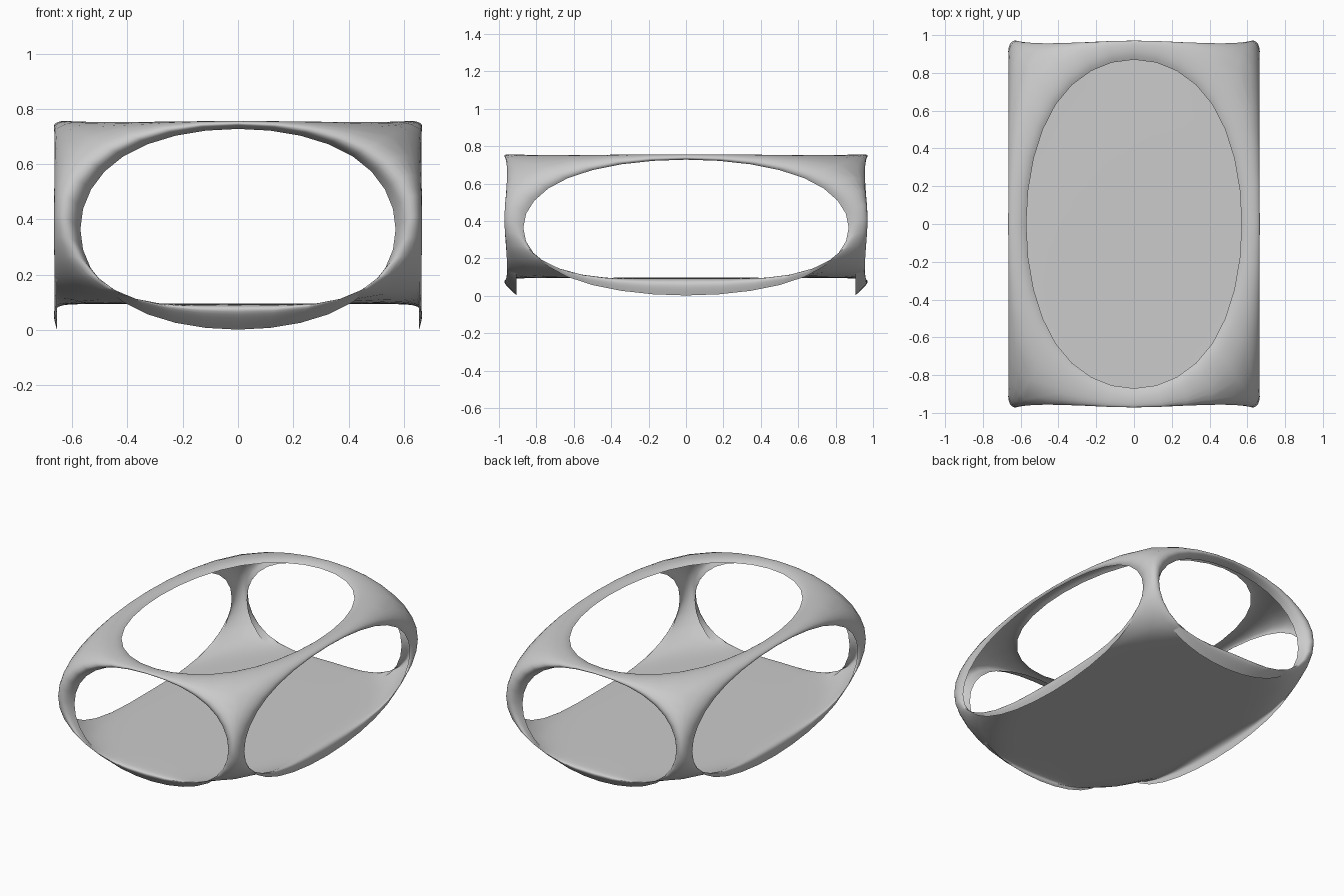
import bpy, bmesh
from mathutils import Vector

if "Cube" in bpy.data.objects:
    bpy.data.objects.remove(bpy.data.objects["Cube"])

MID_Z = 0.3645
EDGE = Vector((0.689, 1.038, 0.411))    # half size to the cage corners
RIM = Vector((0.622, 0.949, 0.396))     # half size of the openings in the cage
PLANE = Vector((0.655, 0.905, 0.375))   # distance of each opening's plane from the centre
BOTTOM_Z = 0.09                         # raised lower corners of the cage
FLOOR_Z = 0.097

# Cage corners
bm = bmesh.new()
corner = {}
for sx in (-1, 1):
    for sy in (-1, 1):
        for sz in (-1, 1):
            z = MID_Z + EDGE.z if sz > 0 else BOTTOM_Z
            corner[sx, sy, sz] = bm.verts.new((sx * EDGE.x, sy * EDGE.y, z))

# Each side becomes a ring around a recessed opening; the bottom one is filled as the floor
for axis in range(3):
    a, b = (axis + 1) % 3, (axis + 2) % 3
    for side in (-1, 1):
        is_floor = axis == 2 and side < 0
        outer, inner = [], []
        for sa, sb in ((-1, -1), (1, -1), (1, 1), (-1, 1)):
            key = [0, 0, 0]
            key[axis], key[a], key[b] = side, sa, sb
            outer.append(corner[tuple(key)])
            co = Vector((0, 0, 0))
            co[axis], co[a], co[b] = side * PLANE[axis], sa * RIM[a], sb * RIM[b]
            co.z = FLOOR_Z if is_floor else co.z + MID_Z
            inner.append(bm.verts.new(co))
        faces = [[outer[i], outer[(i + 1) % 4], inner[(i + 1) % 4], inner[i]] for i in range(4)]
        if is_floor:
            faces.append(inner)
        for f in faces:
            bm.faces.new(f if side > 0 else f[::-1])

mesh = bpy.data.meshes.new("table_frame")
bm.to_mesh(mesh)
bm.free()
for p in mesh.polygons:
    p.use_smooth = True
frame = bpy.data.objects.new("table_frame", mesh)
bpy.context.collection.objects.link(frame)

# Smooth shell
mod = frame.modifiers.new("smooth", 'SUBSURF')
mod.levels = mod.render_levels = 3
